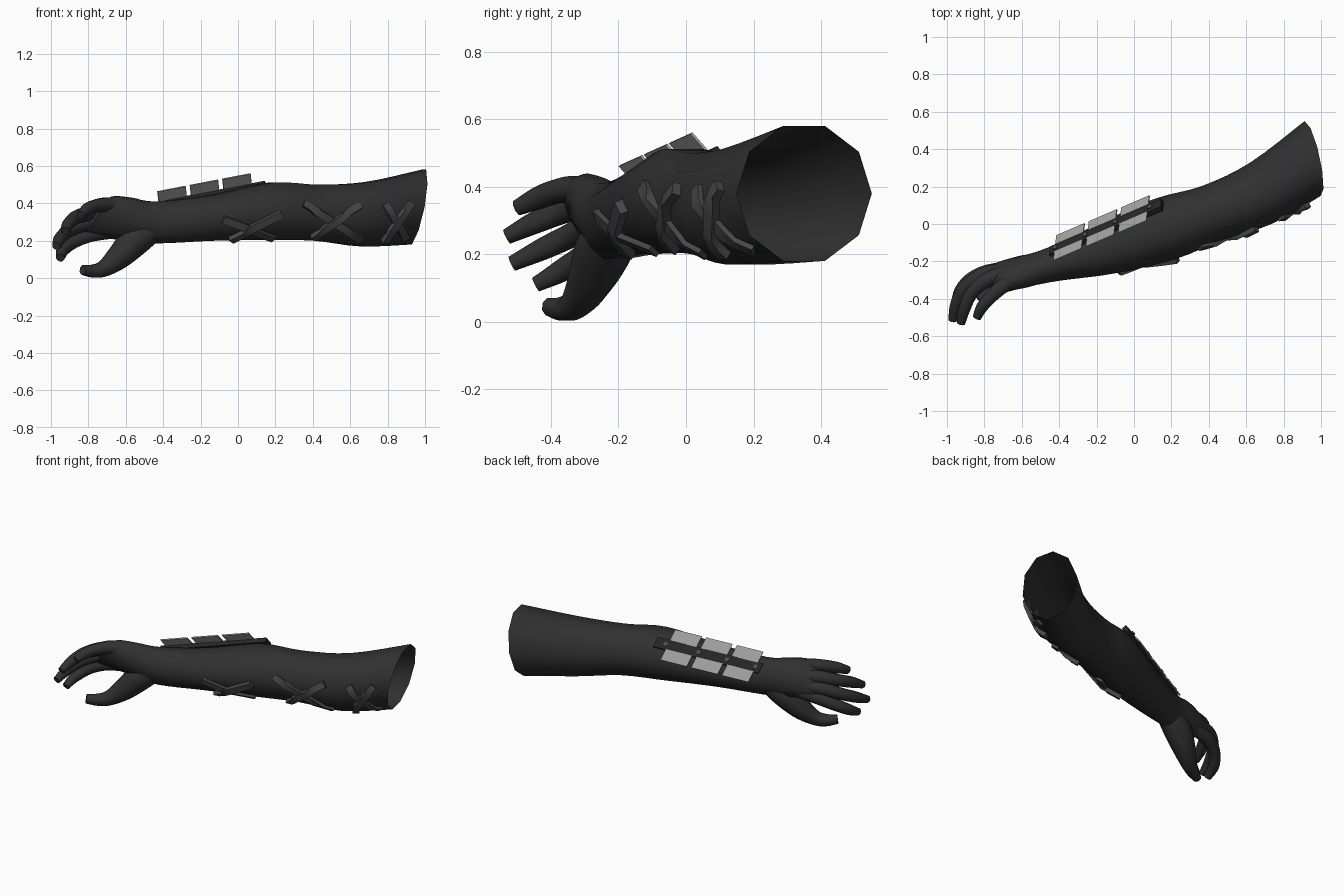
import bpy, math
from mathutils import Vector as V
from mathutils.bvhtree import BVHTree

if "Cube" in bpy.data.objects:
    bpy.data.objects.remove(bpy.data.objects["Cube"])


def material(name, value):
    m = bpy.data.materials.new(name)
    m.diffuse_color = (value, value, value, 1)
    m.use_nodes = True
    m.node_tree.nodes["Principled BSDF"].inputs["Base Color"].default_value = m.diffuse_color
    return m


CLOTH = material("charcoal cloth", 0.03)
STRAP = material("grey strap", 0.065)
BAND = material("black band", 0.02)
STEEL = material("light steel", 0.36)
RIVET = material("dull rivet", 0.09)


def make(name, verts, faces, mat, smooth=None):
    me = bpy.data.meshes.new(name)
    me.from_pydata([tuple(v) for v in verts], [], faces)
    me.materials.append(mat)
    ob = bpy.data.objects.new(name, me)
    bpy.context.collection.objects.link(ob)
    if smooth:
        bpy.context.view_layer.objects.active = ob
        ob.select_set(True)
        bpy.ops.object.shade_smooth_by_angle(angle=math.radians(smooth))
        ob.select_set(False)
    return ob


def spline(keys, steps):
    """Catmull-Rom through tuples of vectors."""
    out = []
    for i in range(len(keys) - 1):
        a, b = keys[max(i - 1, 0)], keys[i]
        c, d = keys[i + 1], keys[min(i + 2, len(keys) - 1)]
        for s in range(steps):
            t = s / steps
            out.append([0.5 * (2 * q + (r - p) * t + (2 * p - 5 * q + 4 * r - u) * t * t
                               + (3 * q - p - 3 * r + u) * t ** 3)
                        for p, q, r, u in zip(a, b, c, d)])
    return out + [list(keys[-1])]


def loft(name, rings, n, mat, start_cap=False, smooth=60):
    """Rings are (centre, half axis, half axis); the far end is closed."""
    verts, faces = [], []
    for c, a, b in rings:
        for k in range(n):
            t = 2 * math.pi * (k + 0.5) / n
            verts.append(c + a * math.cos(t) + b * math.sin(t))
    for r in range(len(rings) - 1):
        for k in range(n):
            i, j = r * n + k, r * n + (k + 1) % n
            faces.append((i, j, j + n, i + n))
    last = (len(rings) - 1) * n
    faces.append(tuple(range(last, last + n)))
    if start_cap:
        faces.append(tuple(reversed(range(n))))
    return make(name, verts, faces, mat, smooth)


# Sleeve: open at the elbow end, narrowing to the wrist and flattening into the palm
def arm_ring(x, y, z, w, h, dx=-0.36, lean=0.0):
    return (V((x, y, z)), V((lean, 0, h * 1.05)), V((dx * w, 0.94 * w, 0)) * 1.04)


keys = [
    arm_ring(0.955, 0.35, 0.38, 0.205, 0.2, -0.2, 0.04),
    arm_ring(0.68, 0.165, 0.342, 0.168, 0.172, -0.33, 0.015),
    arm_ring(0.42, 0.06, 0.35, 0.147, 0.15),
    arm_ring(0.17, -0.025, 0.357, 0.163, 0.153),
    arm_ring(-0.14, -0.13, 0.322, 0.135, 0.122),
    arm_ring(-0.43, -0.215, 0.298, 0.09, 0.112),
    (V((-0.58, -0.252, 0.315)), V((0.02, -0.03, 0.115)), V((-0.02, 0.08, 0.02))),
    (V((-0.71, -0.285, 0.328)), V((0.045, -0.04, 0.108)), V((-0.025, 0.058, 0.02))),
    (V((-0.785, -0.315, 0.315)), V((0.06, -0.04, 0.08)), V((-0.015, 0.03, 0.01))),
]
sleeve = loft("sleeve_and_palm", spline(keys, 4), 10, CLOTH)


# Fingers and thumb: tapered tubes with blunt ends
def digit(name, pts, radii):
    rings = []
    path = spline([(V(p), V((r, 0, 0))) for p, r in zip(pts, radii)], 4)
    for i, (p, r) in enumerate(path):
        d = path[min(i + 1, len(path) - 1)][0] - path[max(i - 1, 0)][0]
        side = d.cross(V((0, 0, 1))).normalized()
        up = side.cross(d).normalized()
        rings.append((p, up * r.x, side * r.x))
    loft(name, rings, 8, CLOTH, True, 50)


FINGER = (0.036, 0.042, 0.037, 0.034, 0.024)
digit("little_finger", [(-0.58, -0.27, 0.385), (-0.69, -0.325, 0.393), (-0.76, -0.385, 0.385),
                        (-0.81, -0.44, 0.365), (-0.84, -0.5, 0.337)], FINGER)
digit("ring_finger", [(-0.62, -0.24, 0.345), (-0.76, -0.285, 0.352), (-0.86, -0.36, 0.328),
                      (-0.905, -0.45, 0.292), (-0.925, -0.53, 0.252)], FINGER)
digit("middle_finger", [(-0.62, -0.23, 0.29), (-0.79, -0.265, 0.295), (-0.9, -0.335, 0.258),
                        (-0.95, -0.425, 0.215), (-0.97, -0.515, 0.172)], FINGER)
digit("index_finger", [(-0.62, -0.23, 0.25), (-0.78, -0.255, 0.235), (-0.88, -0.3, 0.195),
                       (-0.935, -0.37, 0.15), (-0.95, -0.445, 0.11)], FINGER)
digit("thumb", [(-0.44, -0.22, 0.275), (-0.54, -0.245, 0.21), (-0.635, -0.285, 0.115),
                (-0.715, -0.33, 0.052), (-0.775, -0.365, 0.038), (-0.83, -0.405, 0.045)],
      (0.07, 0.085, 0.068, 0.046, 0.037, 0.028))

# Armour on the outer forearm: a tilted frame, u along the arm, w across, n outward
U = V((0.14, 0.06, 0.027))
W = V((0.006, 0.048, -0.055))
N = U.cross(-W).normalized()
if N.z < 0:
    N = -N
CORNER = V((-0.085, -0.045, 0.532))
MID = CORNER + W * 1.4


def slab(name, corner, u, w, thick, mat):
    base = [corner, corner + u, corner + u + w, corner + w]
    verts = base + [p - N * thick for p in base]
    faces = [(0, 1, 2, 3), (7, 6, 5, 4)] + [(i, i + 4, (i + 1) % 4 + 4, (i + 1) % 4)
                                           for i in range(4)]
    return make(name, verts, faces, mat)


for row, offset in (("front", 0.0), ("rear", 1.8)):
    for i in range(3):
        slab(f"{row}_plate_{i + 1}", CORNER - U * (1.24 * i) + W * offset,
             U * 1.07, W, 0.008, STEEL)

# Band between the plate rows, with rivets
start, length = MID - U * 2.68, U * 4.25
slab("band", start - W * 0.45 - N * 0.003, length, W * 0.9, 0.03, BAND)
for i, f in enumerate((0.05, 0.32, 0.59, 0.9)):
    c = start + length * f - N * 0.005
    a = U.normalized() * 0.014
    b = N.cross(a)
    loft(f"rivet_{i + 1}", [(c, a, b), (c + N * 0.01, a, b), (c + N * 0.014, a * 0.6, b * 0.6)],
         8, RIVET, True, 40)

# Crossed straps draped over the inner side of the sleeve
me = sleeve.data
tree = BVHTree.FromPolygons([v.co.copy() for v in me.vertices],
                            [tuple(p.vertices) for p in me.polygons])


def strap(name, p, q, lift, half=0.021):
    hits = []
    for i in range(9):
        t = i / 8
        x, z = p[0] + (q[0] - p[0]) * t, p[1] + (q[1] - p[1]) * t
        hit, nor, _, _ = tree.ray_cast(V((x, -2, z)), V((0, 1, 0)))
        if hit is not None and hit.y < 0.4:
            hits.append((hit, -nor if nor.y > 0 else nor))
    verts, faces = [], []
    for i, (h, nor) in enumerate(hits):
        d = (hits[min(i + 1, len(hits) - 1)][0] - hits[max(i - 1, 0)][0]).normalized()
        s = d.cross(nor).normalized() * half
        top, low = nor * lift, nor * -0.01
        verts += [h + s + top, h - s + top, h - s + low, h + s + low]
    for i in range(len(hits) - 1):
        for k in range(4):
            a, b = i * 4 + k, i * 4 + (k + 1) % 4
            faces.append((a, b, b + 4, a + 4))
    e = len(verts) - 4
    faces += [(3, 2, 1, 0), (e, e + 1, e + 2, e + 3)]
    make(name, verts, faces, STRAP, 30)


CROSSES = [((0.23, 0.345), (-0.04, 0.213), (-0.08, 0.315), (0.19, 0.215)),
           ((0.65, 0.39), (0.40, 0.225), (0.35, 0.4), (0.66, 0.205)),
           ((0.92, 0.4), (0.78, 0.205), (0.785, 0.395), (0.9, 0.215))]
for i, (a, b, c, d) in enumerate(CROSSES):
    strap(f"strap_{i + 1}_over", a, b, 0.026)
    strap(f"strap_{i + 1}_under", c, d, 0.016)
